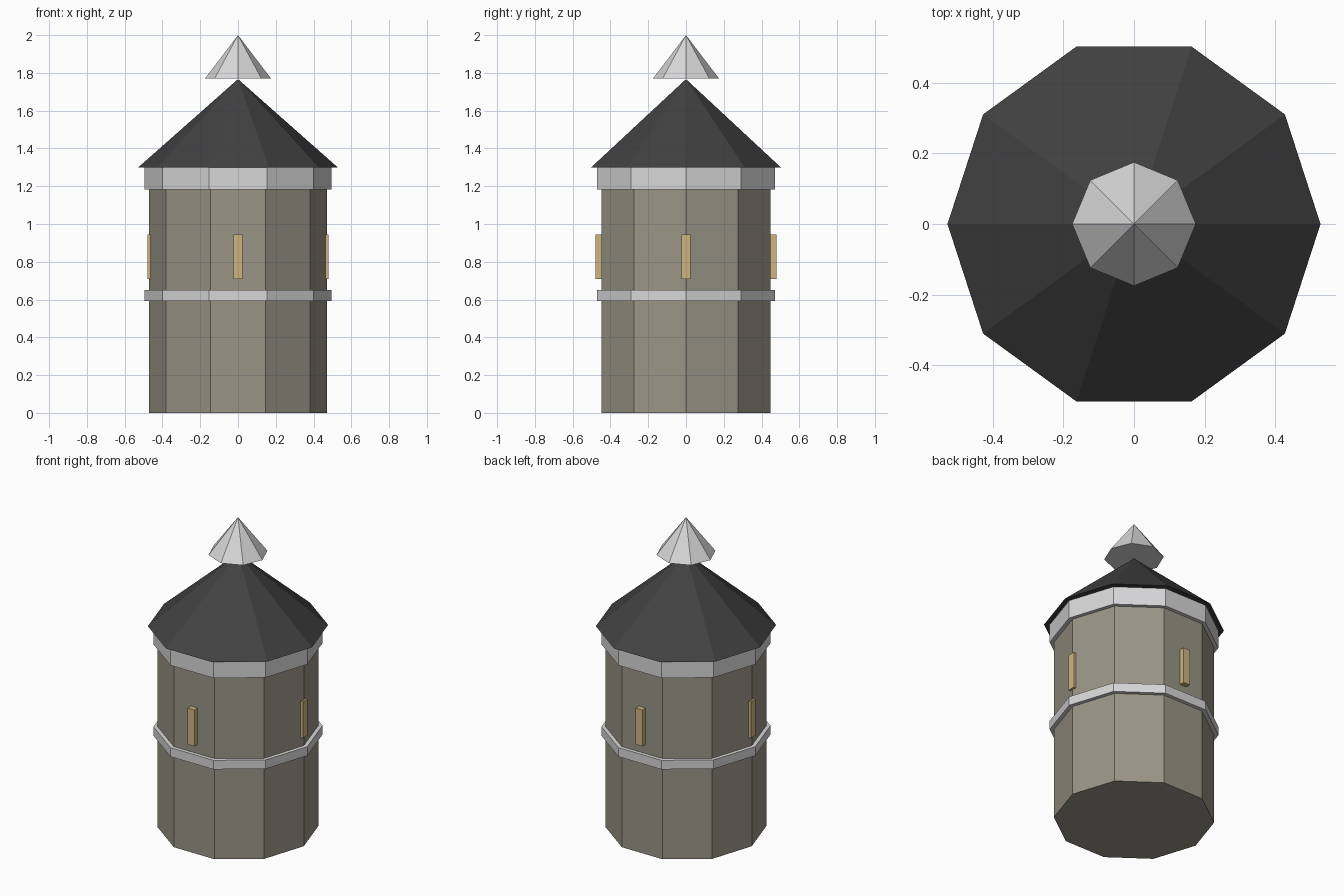
import bpy, bmesh, math
from mathutils import Matrix

if "Cube" in bpy.data.objects:
    bpy.data.objects.remove(bpy.data.objects["Cube"])


def material(name, rgb):
    m = bpy.data.materials.new(name)
    m.diffuse_color = (*rgb, 1)
    m.use_nodes = True
    m.node_tree.nodes["Principled BSDF"].inputs["Base Color"].default_value = m.diffuse_color
    return m


STONE = material("warm grey stone", (0.32, 0.30, 0.24))
TRIM = material("pale grey trim", (0.68, 0.68, 0.69))
SLATE = material("dark slate", (0.053, 0.053, 0.054))
WINDOW = material("tan window", (0.62, 0.46, 0.22))


def finish(bm, name, mat):
    bmesh.ops.recalc_face_normals(bm, faces=bm.faces)
    mesh = bpy.data.meshes.new(name)
    bm.to_mesh(mesh)
    bm.free()
    mesh.materials.append(mat)
    obj = bpy.data.objects.new(name, mesh)
    bpy.context.collection.objects.link(obj)
    return obj


def prism(name, sides, r_bottom, r_top, z0, z1, mat):
    """Flat-sided drum or cone with a corner on the +x axis."""
    bm = bmesh.new()
    ring = lambda r, z: [bm.verts.new((r * math.cos(2 * math.pi * i / sides),
                                       r * math.sin(2 * math.pi * i / sides), z))
                         for i in range(sides)]
    low = ring(r_bottom, z0)
    bm.faces.new(low)
    if r_top > 0:
        high = ring(r_top, z1)
        bm.faces.new(high)
    else:
        apex = bm.verts.new((0, 0, z1))
    for i in range(sides):
        j = (i + 1) % sides
        if r_top > 0:
            bm.faces.new((low[i], low[j], high[j], high[i]))
        else:
            bm.faces.new((low[i], low[j], apex))
    return finish(bm, name, mat)


# Tower drum, bands, roof and finial
prism("tower_body", 10, 0.47, 0.47, 0.0, 1.20, STONE)
prism("middle_band", 10, 0.495, 0.495, 0.592, 0.65, TRIM)
prism("top_band", 10, 0.495, 0.495, 1.182, 1.299, TRIM)
prism("roof", 10, 0.528, 0, 1.30, 1.767, SLATE)
prism("finial", 8, 0.175, 0, 1.77, 2.0, TRIM)

# Four slit windows, one per side
for k, side in enumerate(("right", "back", "left", "front")):
    bm = bmesh.new()
    bmesh.ops.create_cube(bm, size=1, matrix=Matrix.Rotation(k * math.pi / 2, 4, 'Z')
                          @ Matrix.Translation((0.456, 0, 0.827))
                          @ Matrix.Diagonal((0.048, 0.048, 0.235, 1)))
    finish(bm, "window_" + side, WINDOW)
